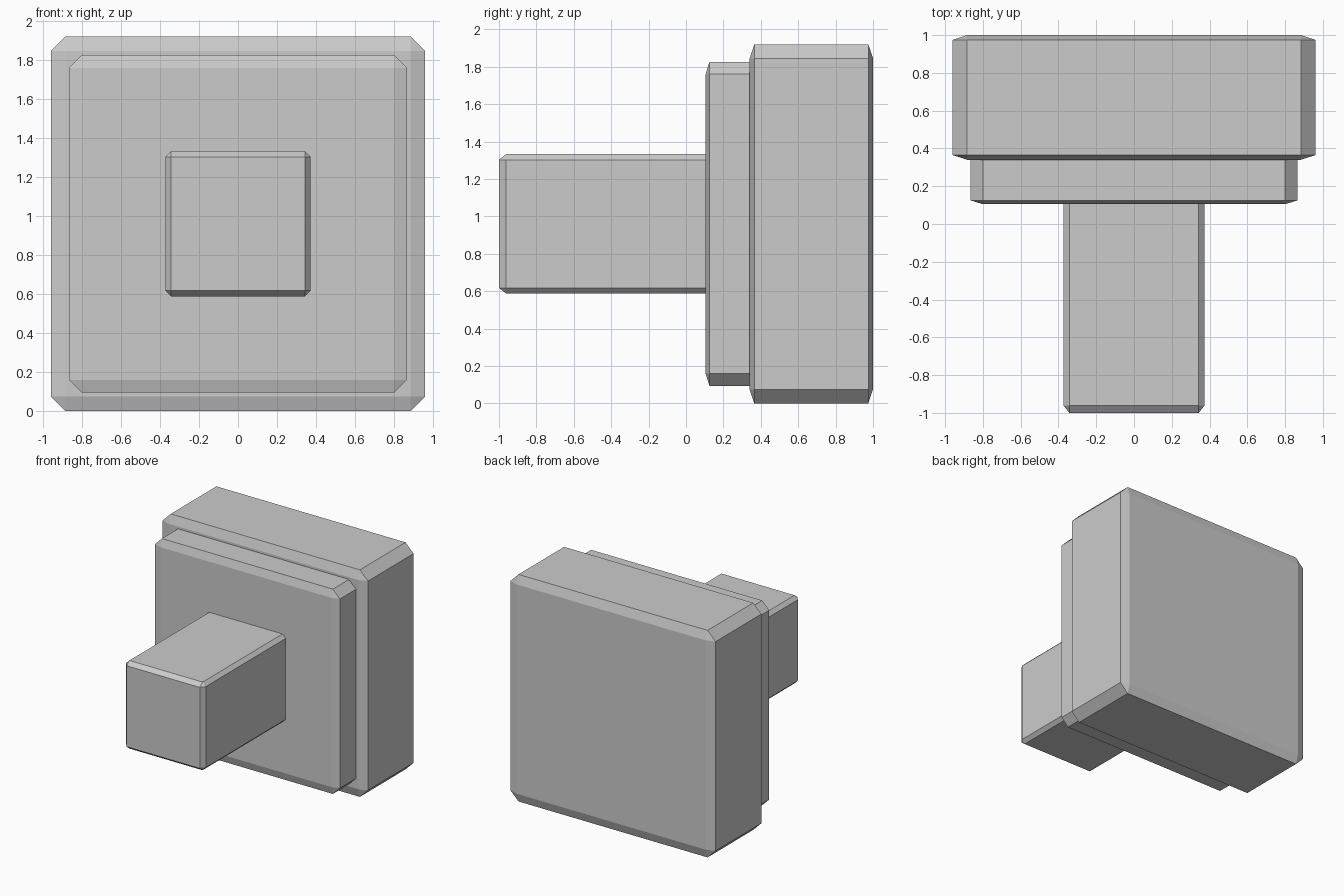
import bpy, bmesh
from mathutils import Vector

if "Cube" in bpy.data.objects:
    bpy.data.objects.remove(bpy.data.objects["Cube"])

CENTRE_Z = 0.96


def chamfered_block(name, width, y0, y1, cut, cut_y):
    """Square block along y with flat chamfers: cut in x and z, cut_y in y."""
    h, hy = width / 2, (y1 - y0) / 2
    bm = bmesh.new()
    for sx in (-1, 1):
        for sy in (-1, 1):
            for sz in (-1, 1):
                # three points per corner, one on each adjoining face
                for p in ((h, hy - cut_y, h - cut),
                          (h - cut, hy, h - cut),
                          (h - cut, hy - cut_y, h)):
                    bm.verts.new((sx * p[0], sy * p[1], sz * p[2]))
    hull = bmesh.ops.convex_hull(bm, input=bm.verts)
    bmesh.ops.dissolve_limit(bm, angle_limit=0.01, verts=bm.verts, edges=bm.edges)
    bmesh.ops.recalc_face_normals(bm, faces=bm.faces)
    mesh = bpy.data.meshes.new(name)
    bm.to_mesh(mesh)
    bm.free()
    obj = bpy.data.objects.new(name, mesh)
    obj.location = Vector((0, (y0 + y1) / 2, CENTRE_Z))
    bpy.context.collection.objects.link(obj)
    return obj


# Large rear slab, stepped plate and projecting post
chamfered_block("rear_slab", 1.92, 0.34, 1.0, 0.075, 0.025)
chamfered_block("stepped_plate", 1.732, 0.105, 0.6, 0.066, 0.02)
chamfered_block("front_post", 0.745, -1.0, 0.2, 0.03, 0.038)
